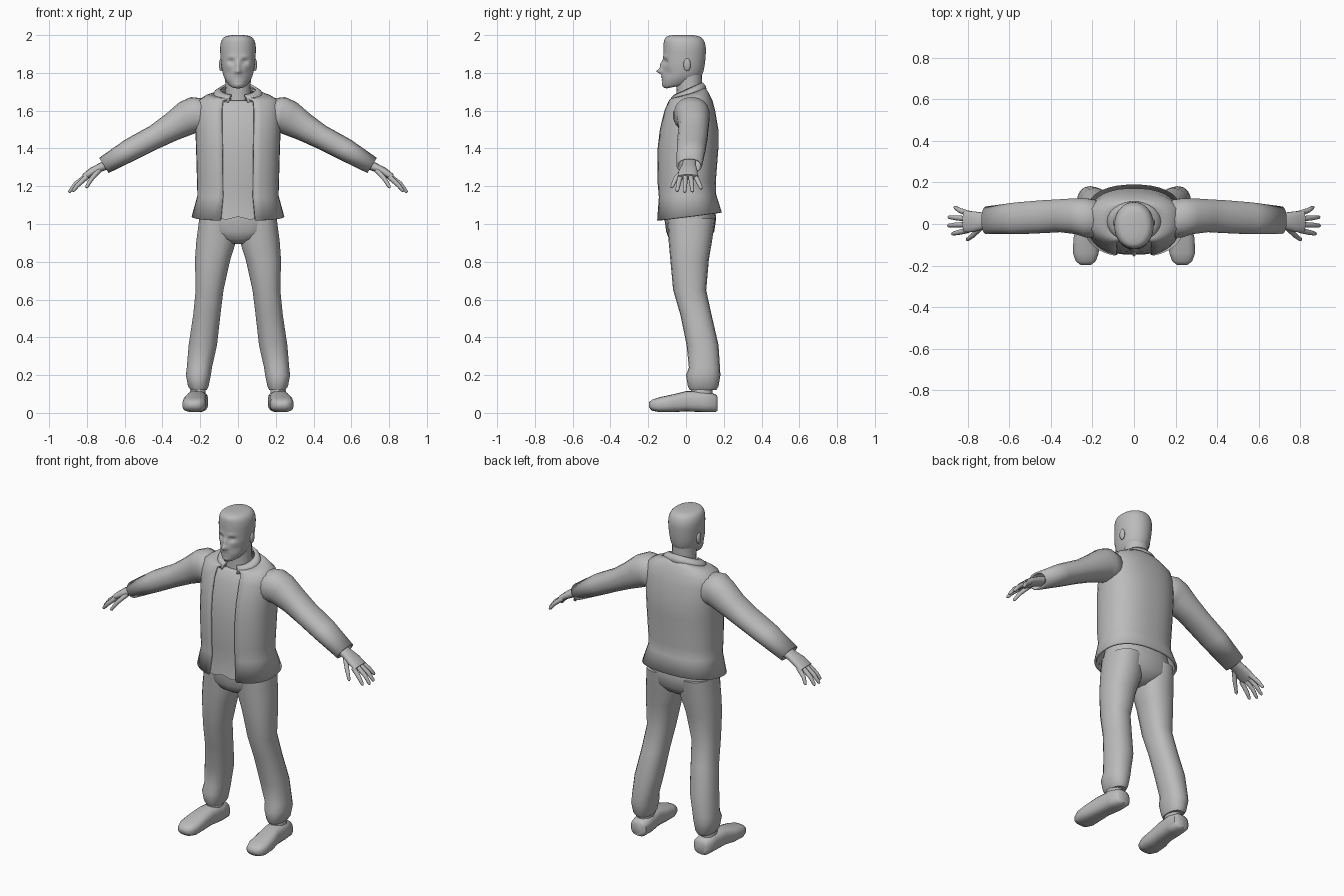
import bpy, bmesh, math
from mathutils import Vector

if "Cube" in bpy.data.objects:
    bpy.data.objects.remove(bpy.data.objects["Cube"])

grey = bpy.data.materials.new("plain_grey")
grey.use_nodes = True
GREY = (0.5, 0.5, 0.5, 1)
grey.diffuse_color = GREY
grey.node_tree.nodes["Principled BSDF"].inputs["Base Color"].default_value = GREY


def finish(name, bm, mirror=False, thick=0, angle=50):
    """Turn a bmesh into a smooth object, optionally mirrored or thickened."""
    mesh = bpy.data.meshes.new(name)
    for f in bm.faces:
        f.smooth = True
    bm.to_mesh(mesh)
    bm.free()
    mesh.set_sharp_from_angle(angle=math.radians(angle))
    mesh.materials.append(grey)
    obj = bpy.data.objects.new(name, mesh)
    bpy.context.collection.objects.link(obj)
    if thick:
        mod = obj.modifiers.new("cloth", "SOLIDIFY")
        mod.thickness, mod.offset = thick, -1
    if mirror:
        obj.modifiers.new("mirror", "MIRROR")
    return obj


def loft(rings, n=20, power=2.0, gap=None, caps=True, bm=None):
    """Skin rings of (centre, u, v); a gap in degrees leaves the -v side open."""
    bm = bm or bmesh.new()
    start = math.radians(-90 + (gap or 0))
    span = 2 * math.pi - 2 * math.radians(gap or 0)
    rows = []
    for c, u, v in rings:
        row = []
        for i in range(n):
            a = start + span * i / (n - 1 if gap else n)
            p, q = (math.copysign(abs(t) ** (2 / power), t) for t in (math.cos(a), math.sin(a)))
            row.append(bm.verts.new(c + u * p + v * q))
        rows.append(row)
    for a, b in zip(rows, rows[1:]):
        for i in range(n - 1 if gap else n):
            j = (i + 1) % n
            bm.faces.new((a[i], a[j], b[j], b[i]))
    if caps and not gap:
        bm.faces.new(rows[0][::-1])
        bm.faces.new(rows[-1])
    return bm


def level(z, x0, x1, y0, y1, tilt=0):
    """Level ring from its extents; tilt raises the back and lowers the front."""
    return (Vector(((x0 + x1) / 2, (y0 + y1) / 2, z)),
            Vector(((x1 - x0) / 2, 0, 0)), Vector((0, (y1 - y0) / 2, tilt)))


def limb(tx, tz, bx, bz, y0, y1):
    """Ring across an arm from its top point, bottom point and depth."""
    top, bot = Vector((tx, 0, tz)), Vector((bx, 0, bz))
    return ((top + bot) / 2 + Vector((0, (y0 + y1) / 2, 0)),
            Vector((0, (y1 - y0) / 2, 0)), (top - bot) / 2)


def smooth_rows(keys, steps):
    """Catmull-Rom refinement of a list of number tuples."""
    out = []
    for i in range(len(keys) - 1):
        a, b, c, d = (keys[max(0, min(len(keys) - 1, i + k))] for k in (-1, 0, 1, 2))
        for s in range(steps):
            t = s / steps
            out.append([q + 0.5 * t * (r - p + t * (2*p - 5*q + 4*r - w + t * (3*(q - r) + w - p)))
                        for p, q, r, w in zip(a, b, c, d)])
    return out + [list(keys[-1])]


def ball(bm, centre, size):
    new = bmesh.ops.create_uvsphere(bm, u_segments=14, v_segments=10, radius=1)["verts"]
    for v in new:
        v.co = Vector(centre) + v.co * Vector(size)


# Jacket body, open down the front: height, half width, front, back, tilt
body = [(1.04, .245, -.16, .19, .022), (1.15, .215, -.15, .16, .008),
        (1.22, .217, -.157, .158, 0), (1.4, .222, -.157, .172, 0),
        (1.5, .226, -.145, .172, 0), (1.6, .228, -.12, .155, 0),
        (1.655, .215, -.095, .14, 0), (1.68, .17, -.085, .12, .015),
        (1.695, .1, -.07, .1, .03)]
finish("jacket_body", loft([level(z, -w, w, f, b, t) for z, w, f, b, t in body],
                           32, 2.4, gap=18), thick=.012)

# Shirt just inside the jacket, with a wavy hem
s = .012
bm = loft([level(z - s, s - w, w - s, f + s, b - s, t) for z, w, f, b, t in body],
          32, 2.4, caps=False)
bm.verts.ensure_lookup_table()
for v in bm.verts[:32]:
    v.co.z += .02 + .012 * math.cos(v.co.x * 75)
finish("shirt", bm)

# Turned-down collar around the neck
finish("collar", loft([level(1.672, -.135, .135, -.092, .112, .03),
                       level(1.7, -.125, .125, -.085, .105, .032),
                       level(1.716, -.095, .095, -.07, .088, .034)], 24, gap=22), thick=.012)

# Sleeves, open at the cuff
sleeve = [(.14, 1.66, .14, 1.47, -.07, .11), (.25, 1.672, .215, 1.485, -.065, .125),
          (.31, 1.645, .24, 1.475, -.05, .125), (.385, 1.58, .32, 1.445, -.04, .12),
          (.465, 1.52, .42, 1.4, -.045, .115), (.6, 1.445, .52, 1.35, -.05, .105),
          (.735, 1.35, .685, 1.27, -.05, .085)]
finish("sleeves", loft([limb(*r) for r in sleeve], 18, 2.2, caps=False), mirror=True, thick=.01)

# Hands: palm, four fingers and a thumb
palm = [(.68, 1.345, .66, 1.3, -.02, .055), (.735, 1.322, .715, 1.28, -.025, .055),
        (.785, 1.295, .765, 1.255, -.04, .062), (.825, 1.262, .805, 1.235, -.042, .064)]
bm = loft([limb(*r) for r in palm], 14, 2.4)
fingers = [((.8, -.03, 1.25), (.85, -.042, 1.205), (.877, -.048, 1.172)),
           ((.805, -.003, 1.252), (.86, -.005, 1.212), (.897, -.008, 1.167)),
           ((.805, .025, 1.252), (.86, .03, 1.212), (.895, .034, 1.17)),
           ((.795, .05, 1.255), (.84, .066, 1.22), (.866, .082, 1.185)),
           ((.735, -.015, 1.285), (.775, -.055, 1.24), (.805, -.078, 1.192))]
for joints in fingers:
    pts = [Vector(p) for p in joints]
    d = (pts[-1] - pts[0]).normalized()
    u = (Vector((0, 1, 0)) - d * d.y).normalized()
    v = d.cross(u)
    pts.insert(2, pts[-1] - d * .008)
    loft([(p, u * r, v * r) for p, r in zip(pts, (.014, .012, .009, .004))], 10, bm=bm)
finish("hands", bm, mirror=True)

# Trousers: hips and two legs
finish("trouser_hips", loft([level(1.1, -.19, .19, -.11, .15), level(1.03, -.207, .207, -.115, .16),
                             level(.96, -.2, .2, -.105, .15), level(.92, -.12, .12, -.09, .12),
                             level(.895, -.04, .04, -.05, .08)][::-1], 24, 2.3))
leg = [(.12, .165, .25, .02, .16), (.14, .155, .265, .01, .172), (.2, .143, .277, .0, .182),
       (.24, .137, .272, .015, .18), (.36, .11, .262, .003, .172), (.52, .092, .238, -.03, .135),
       (.65, .076, .225, -.068, .107), (.81, .04, .229, -.083, .121),
       (.91, .008, .222, -.092, .138), (1.03, .012, .206, -.1, .155)]
finish("trouser_legs", loft([level(*r) for r in leg], 18, 2.3), mirror=True)

# Ankles and shoes: distance back, half width, top, bottom, centre
finish("ankles", loft([level(.07, .17, .26, .02, .14), level(.15, .17, .25, .03, .14)], 14), mirror=True)
shoe = [(.168, .03, .085, .012, .212), (.155, .05, .1, .004, .212), (.09, .057, .115, .004, .214),
        (0, .055, .115, .008, .222), (-.07, .062, .098, .004, .23), (-.14, .063, .083, .004, .232),
        (-.18, .048, .07, .012, .232), (-.197, .025, .055, .03, .232)]
finish("shoes", loft([(Vector((c, y, (t + b) / 2)), Vector((w, 0, 0)), Vector((0, 0, (t - b) / 2)))
                      for y, w, t, b, c in shoe], 18, 2.8), mirror=True)

# Neck
finish("neck", loft([level(1.64, -.075, .075, -.055, .09), level(1.72, -.066, .066, -.05, .083, .01),
                     level(1.8, -.07, .07, -.06, .085)], 20))

# Head: height, half width, front, back, tilt, then sculpted face bumps
skull = [(1.728, .03, -.1, .0, .01), (1.742, .052, -.12, .06, .016), (1.78, .075, -.125, .085, .01),
         (1.83, .087, -.124, .097, 0), (1.89, .093, -.12, .104, 0), (1.94, .094, -.119, .104, 0),
         (1.975, .085, -.115, .092, 0), (1.993, .065, -.1, .07, 0), (2.0, .03, -.07, .035, 0)]
bm = loft([level(z, -w, w, f, b, t) for z, w, f, b, t in smooth_rows(skull, 6)], 72, 2.1)
bumps = [(0, 1.808, .013, .013, -.032), (0, 1.84, .011, .022, -.015), (.016, 1.803, .008, .008, -.007),
         (.036, 1.86, .018, .012, .015), (.035, 1.885, .022, .008, -.005), (0, 1.78, .022, .005, -.008),
         (0, 1.764, .018, .005, -.007), (0, 1.772, .024, .003, .004), (0, 1.738, .022, .01, -.005),
         (.055, 1.8, .02, .025, .008)]
for v in bm.verts:
    if v.co.y < -.02:
        x, z = abs(v.co.x), v.co.z
        v.co.y += sum(d * math.exp(-((x - bx) / sx) ** 2 - ((z - bz) / sz) ** 2)
                      for bx, bz, sx, sz, d in bumps)
finish("head", bm, angle=80)

# Eyes and ears
bm = bmesh.new()
ball(bm, (.035, -.087, 1.858), (.014, .013, .009))
finish("eyes", bm, mirror=True)
bm = bmesh.new()
ball(bm, (.09, .006, 1.843), (.011, .019, .034))
finish("ears", bm, mirror=True)
